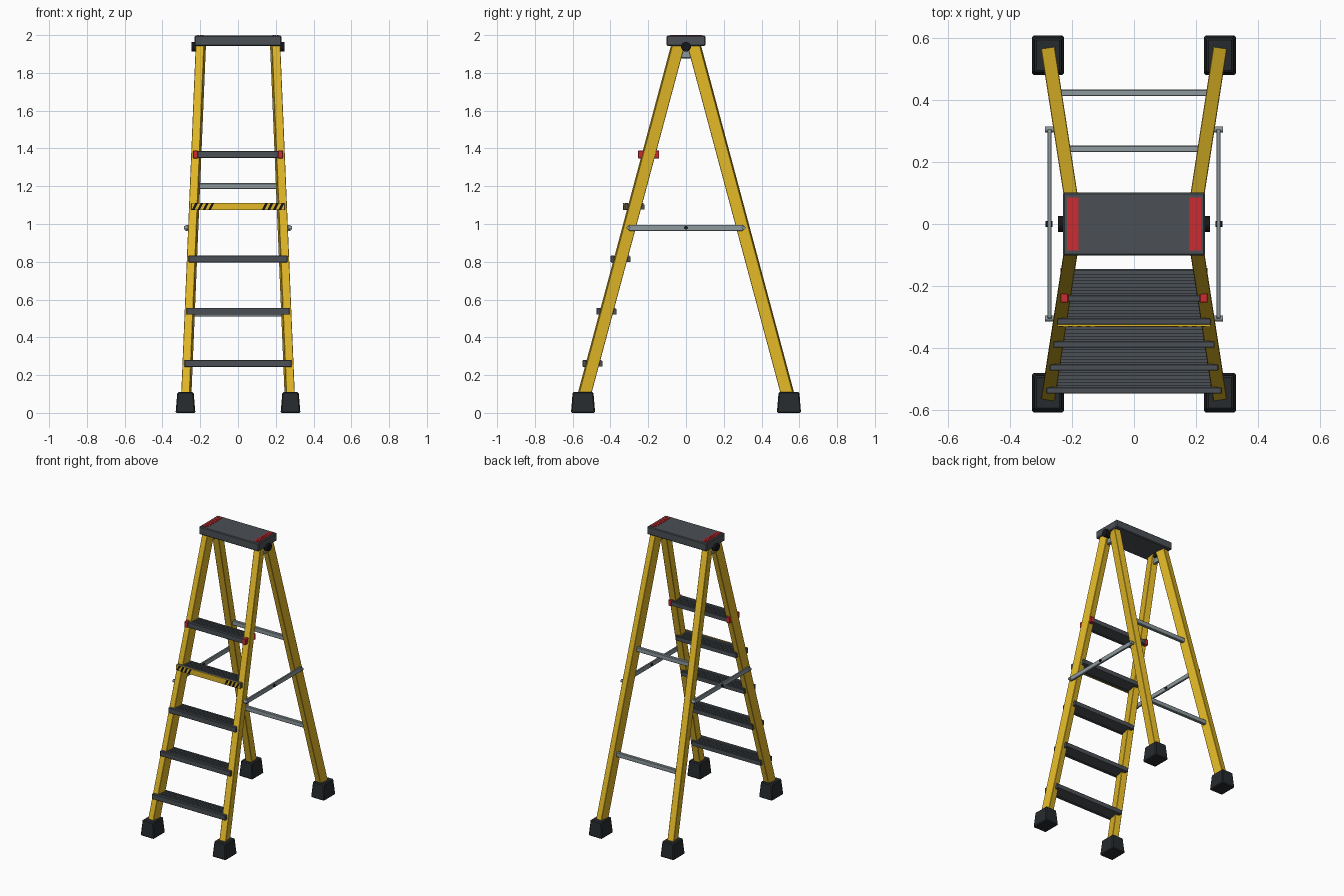
import bpy, bmesh, math
from mathutils import Vector, Matrix

if "Cube" in bpy.data.objects:
    bpy.data.objects.remove(bpy.data.objects["Cube"])


def mat(name, r, g, b):
    m = bpy.data.materials.new(name)
    m.diffuse_color = (r, g, b, 1)
    m.use_nodes = True
    m.node_tree.nodes["Principled BSDF"].inputs["Base Color"].default_value = m.diffuse_color
    return m


YELLOW = mat("yellow", 0.76, 0.48, 0.02)
DARK = mat("dark_grey", 0.07, 0.08, 0.09)
RUBBER = mat("rubber", 0.02, 0.024, 0.027)
BLACK = mat("black", 0.008, 0.008, 0.01)
RED = mat("red", 0.6, 0.025, 0.03)
STEEL = mat("steel", 0.27, 0.32, 0.34)


def finish(name, bm, material, bevel=0.0):
    bmesh.ops.recalc_face_normals(bm, faces=bm.faces)
    me = bpy.data.meshes.new(name)
    bm.to_mesh(me)
    bm.free()
    me.materials.append(material)
    ob = bpy.data.objects.new(name, me)
    bpy.context.collection.objects.link(ob)
    if bevel:
        b = ob.modifiers.new("bevel", "BEVEL")
        b.width, b.segments = bevel, 1
    return ob


def box(name, center, size, material, bevel=0.0, rot=None, taper=None):
    bm = bmesh.new()
    bmesh.ops.create_cube(bm, size=1)
    for v in bm.verts:
        k = taper if taper and v.co.z > 0 else (1, 1)
        v.co = Vector((v.co.x * size[0] * k[0], v.co.y * size[1] * k[1], v.co.z * size[2]))
    m = Matrix.Translation(center) @ (rot.to_4x4() if rot else Matrix())
    bmesh.ops.transform(bm, matrix=m, verts=bm.verts)
    return finish(name, bm, material, bevel)


def prism(name, pts, axis, start, end, material, bevel=0.0):
    """Extrude a profile: (y, z) points along 'X' or (x, z) points along 'Y'."""
    bm = bmesh.new()
    place = (lambda p, t: (t, p[0], p[1])) if axis == "X" else (lambda p, t: (p[0], t, p[1]))
    face = bm.faces.new([bm.verts.new(place(p, start)) for p in pts])
    ext = bmesh.ops.extrude_face_region(bm, geom=[face])
    move = Vector(place((0, 0), end - start))
    bmesh.ops.translate(bm, vec=move, verts=[g for g in ext["geom"] if isinstance(g, bmesh.types.BMVert)])
    return finish(name, bm, material, bevel)


def pin(name, x0, x1, y, z, r, material, n=16):
    pts = [(y + r * math.cos(2 * math.pi * i / n), z + r * math.sin(2 * math.pi * i / n)) for i in range(n)]
    return prism(name, pts, "X", x0, x1, material)


# Rail centre line as a function of height
def rail_x(z):
    return 0.273 - 0.0415 * (z - 0.11)


def rail_y(z):
    return 0.535 - 0.268 * (z - 0.11)


# Side rails and rubber feet
for sy, end in ((-1, "front"), (1, "rear")):
    for sx, side in ((-1, "left"), (1, "right")):
        lo = Vector((sx * rail_x(0.07), sy * rail_y(0.07), 0.07))
        hi = Vector((sx * rail_x(1.96), sy * rail_y(1.96), 1.96))
        az = (hi - lo).normalized()
        ax = az.cross(Vector((0, 0, 1))).normalized()
        rot = Matrix((ax, az.cross(ax), az)).transposed()
        box(f"{end}_rail_{side}", (lo + hi) / 2, (0.045, 0.065, (hi - lo).length), YELLOW, 0.002, rot)
        box(f"{end}_foot_{side}", (sx * 0.278, sy * 0.545, 0.055), (0.105, 0.128, 0.11),
            RUBBER, 0.006, taper=(0.82, 0.86))

# Ribbed treads with a wider nosing bar in front
STEPS = (0.262, 0.538, 0.815, 1.092, 1.368)
for i, z in enumerate(STEPS):
    y0, w = -rail_y(z) - 0.053, rail_x(z)
    top = [(y0 + 0.018, z + 0.012)]
    for k in range(4):
        a = y0 + 0.024 + k * 0.021
        top += [(a, z + 0.012), (a, z + 0.018), (a + 0.013, z + 0.018), (a + 0.013, z + 0.012)]
    prof = top + [(y0 + 0.106, z + 0.012), (y0 + 0.106, z - 0.016), (y0 + 0.018, z - 0.016)]
    prism(f"tread_{i + 1}", prof, "X", -w, w, DARK)
    box(f"tread_nosing_{i + 1}", (0, y0 + 0.01, z), (2 * w + 0.034, 0.02, 0.036), DARK, 0.002)

# Red end clips on the top tread
for sx in (-1, 1):
    box("tread_end_clip", (sx * 0.225, -rail_y(STEPS[4]), STEPS[4]), (0.026, 0.112, 0.04), RED, 0.002)

# Warning strip with diagonal stripes on the fourth tread
z = STEPS[3]
y = -rail_y(z) - 0.056
box("warning_strip", (0, y, z), (0.494, 0.006, 0.038), YELLOW)
for sx in (-1, 1):
    for k in range(4):
        x = sx * (0.142 + k * 0.029)
        pts = [(x - 0.016, z - 0.018), (x - 0.002, z - 0.018), (x + 0.016, z + 0.018), (x + 0.002, z + 0.018)]
        prism("warning_stripe", pts, "Y", y - 0.0045, y - 0.002, BLACK)

# Rear cross bars
for z in (0.525, 1.2):
    box("rear_cross_bar", (0, rail_y(z), z), (2 * rail_x(z), 0.022, 0.032), STEEL, 0.003)

# Spreader bars with rivets, hinges and red cap strips on both sides
for sx in (-1, 1):
    z, h = 0.98, 0.016
    pts = [(-0.315, z), (-0.3, z + h), (0.3, z + h), (0.315, z), (0.3, z - h), (-0.3, z - h)]
    prism("spreader_bar", pts, "X", sx * 0.266, sx * 0.279, STEEL, 0.002)
    for yy in (-0.305, 0.305):
        pin("spreader_pin", sx * 0.24, sx * 0.287, yy, z, 0.01, STEEL)
    pin("spreader_rivet", sx * 0.263, sx * 0.285, 0, z, 0.01, BLACK)
    pin("hinge_pin", sx * 0.175, sx * 0.245, 0, 1.938, 0.026, BLACK, 20)
    box("hinge_plate", (sx * 0.195, 0, 1.915), (0.02, 0.07, 0.075), STEEL, 0.003)
    box("cap_grip_base", (sx * 0.198, 0, 1.996), (0.036, 0.17, 0.005), RED)
    for k in (-1, 0, 1):
        box("cap_grip_rib", (sx * 0.198 + k * 0.012, 0, 1.998), (0.008, 0.17, 0.004), RED)

# Top cap
box("top_cap", (0, 0, 1.9695), (0.46, 0.205, 0.055), DARK, 0.005)
